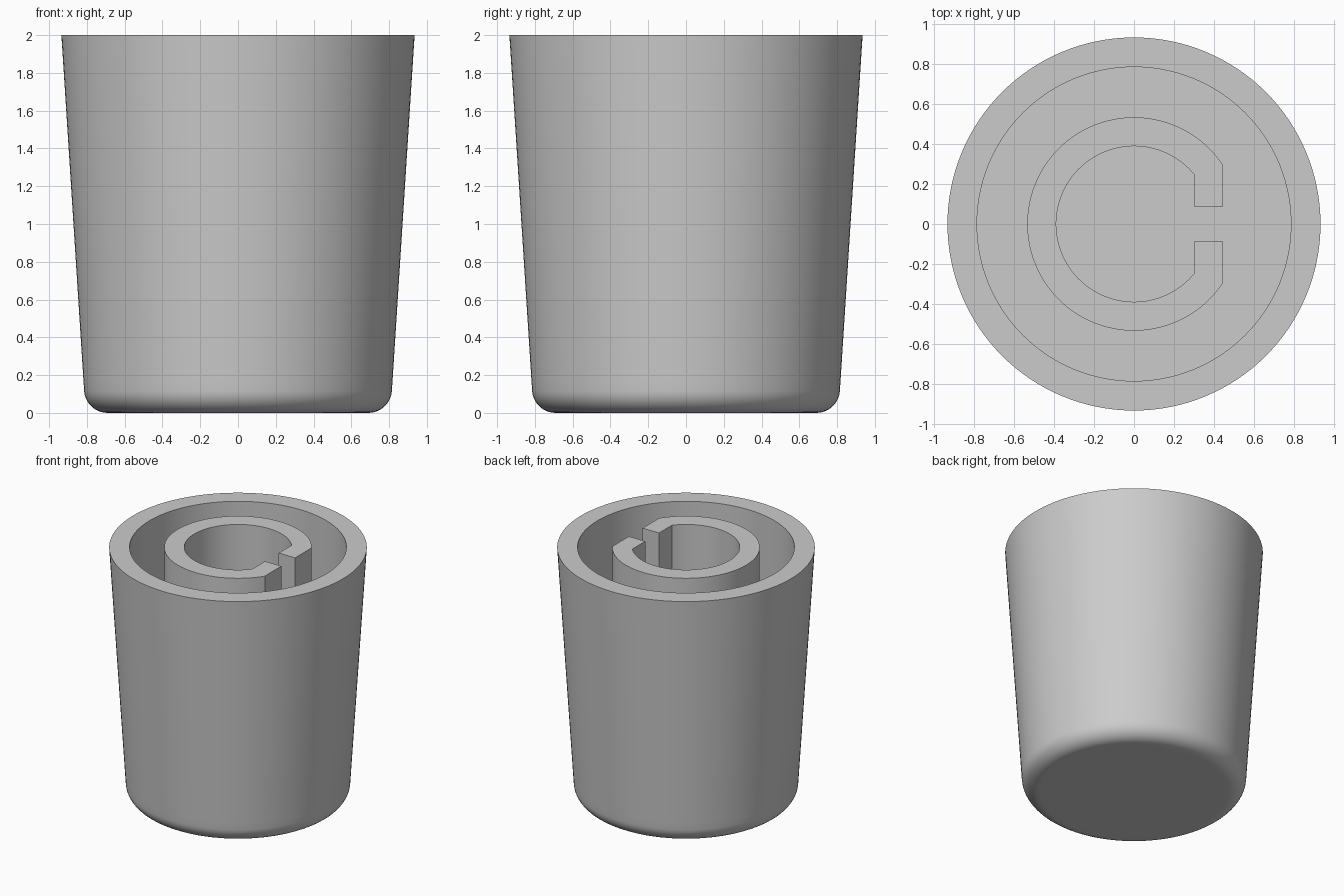
import bpy, bmesh
from math import sin, cos, asin, acos, radians, atan2

cube = bpy.data.objects.get("Cube")
if cube:
    bpy.data.objects.remove(cube, do_unlink=True)

HEIGHT, FLOOR = 2.0, 0.4
RIM_OUT, RIM_IN = 0.935, 0.787
SEGMENTS = 128

grey = bpy.data.materials.new("plain_grey")
grey.use_nodes = True
colour = (0.6, 0.6, 0.6, 1)
grey.diffuse_color = colour
grey.node_tree.nodes["Principled BSDF"].inputs["Base Color"].default_value = colour


def finish(bm, name):
    bmesh.ops.recalc_face_normals(bm, faces=bm.faces)
    mesh = bpy.data.meshes.new(name)
    bm.to_mesh(mesh)
    bm.free()
    mesh.materials.append(grey)
    obj = bpy.data.objects.new(name, mesh)
    bpy.context.collection.objects.link(obj)
    bpy.ops.object.select_all(action='DESELECT')
    obj.select_set(True)
    bpy.context.view_layer.objects.active = obj
    bpy.ops.object.shade_smooth_by_angle(angle=radians(30))
    return obj


# Tapered shell: revolved profile with a rounded base edge and a straight bore
def make_shell():
    fillet, centre = 0.125, 0.69
    taper = atan2(0.12, 1.89)
    profile = [(0, 0), (centre - 0.03, 0)]
    for i in range(11):
        a = radians(-90) + (radians(90) - taper) * i / 10
        profile.append((centre + fillet * cos(a), fillet + fillet * sin(a)))
    r, z = profile[-1]
    profile.append((r + (RIM_OUT - r) * 0.03, z + (HEIGHT - z) * 0.03))
    profile += [(RIM_OUT, HEIGHT), (RIM_IN, HEIGHT), (RIM_IN, FLOOR), (0, FLOOR)]

    bm = bmesh.new()
    verts = [bm.verts.new((r, 0, z)) for r, z in profile]
    edges = [bm.edges.new(pair) for pair in zip(verts, verts[1:])]
    bmesh.ops.spin(bm, geom=verts + edges, cent=(0, 0, 0), axis=(0, 0, 1),
                   angle=radians(360), steps=SEGMENTS, use_merge=True)
    bmesh.ops.remove_doubles(bm, verts=bm.verts, dist=0.0001)
    return finish(bm, "tapered_shell")


# Split D-shaped socket: an open ring with a flat side, extruded from the floor
def make_socket():
    slot = 0.087

    def half_ring(radius, flat):
        start = acos(flat / radius)
        steps = SEGMENTS * 3 // 4
        arc = [start + (radians(360) - 2 * start) * i / steps for i in range(steps + 1)]
        points = [(radius * cos(a), radius * sin(a)) for a in arc]
        return [(flat, slot)] + points + [(flat, -slot)]

    outer = half_ring(0.535, 0.445)
    inner = half_ring(0.39, 0.30)
    bm = bmesh.new()
    a = [bm.verts.new((x, y, FLOOR - 0.02)) for x, y in outer]
    b = [bm.verts.new((x, y, FLOOR - 0.02)) for x, y in inner]
    for i in range(len(a) - 1):
        bm.faces.new((a[i], a[i + 1], b[i + 1], b[i]))
    result = bmesh.ops.extrude_face_region(bm, geom=bm.faces[:], use_keep_orig=True)
    top = [v for v in result["geom"] if isinstance(v, bmesh.types.BMVert)]
    bmesh.ops.translate(bm, verts=top, vec=(0, 0, HEIGHT - FLOOR + 0.02))
    return finish(bm, "shaft_socket")


make_shell()
make_socket()
